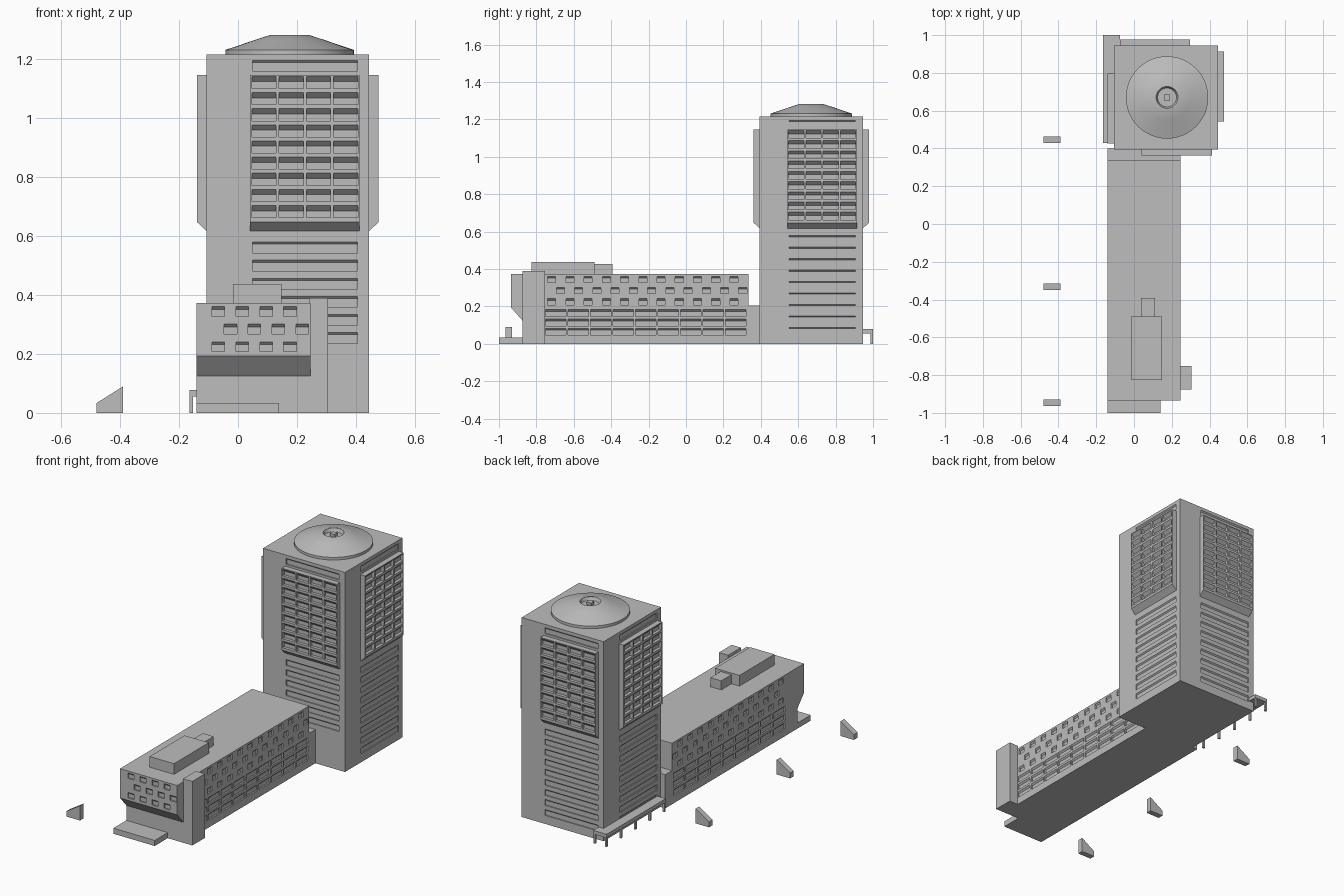
import bpy, bmesh, math
from mathutils import Matrix, Vector

if "Cube" in bpy.data.objects:
    bpy.data.objects.remove(bpy.data.objects["Cube"])

CONCRETE = bpy.data.materials.new("concrete_grey")
CONCRETE.diffuse_color = (0.51, 0.51, 0.51, 1)
CONCRETE.use_nodes = True
CONCRETE.node_tree.nodes["Principled BSDF"].inputs["Base Color"].default_value = CONCRETE.diffuse_color


def finish(bm, name):
    """Turn a bmesh into a named object."""
    bmesh.ops.recalc_face_normals(bm, faces=bm.faces)
    mesh = bpy.data.meshes.new(name)
    bm.to_mesh(mesh)
    bm.free()
    mesh.materials.append(CONCRETE)
    ob = bpy.data.objects.new(name, mesh)
    bpy.context.collection.objects.link(ob)
    return ob


def add_prism(bm, outline, u0, u1, m=Matrix()):
    """Extrude a (y, z) outline along local x from u0 to u1."""
    rings = [[bm.verts.new(m @ Vector((u, y, z))) for y, z in outline] for u in (u0, u1)]
    n = len(outline)
    for i in range(n):
        j = (i + 1) % n
        bm.faces.new((rings[0][i], rings[0][j], rings[1][j], rings[1][i]))
    bm.faces.new(rings[0][::-1])
    bm.faces.new(rings[1])


def add_box(bm, x0, x1, y0, y1, z0, z1):
    add_prism(bm, [(y0, z0), (y1, z0), (y1, z1), (y0, z1)], x0, x1)


def box(name, *dims):
    bm = bmesh.new()
    add_box(bm, *dims)
    return finish(bm, name)


def add_recess(bm, m, u0, u1, top, height, depth):
    """Window cutter with a 45 degree soffit; the wall is local y = 0, facing -y."""
    b = top - height
    add_prism(bm, [(-0.01, b), (depth, b), (depth, top - depth), (0, top), (-0.01, top)], u0, u1, m)


def carve(ob, bm):
    """Subtract the cutters and discard them."""
    cutter = finish(bm, "window_cutter")
    cutter.hide_render = True
    mod = ob.modifiers.new("windows", 'BOOLEAN')
    mod.operation, mod.solver, mod.object = 'DIFFERENCE', 'EXACT', cutter
    bpy.context.view_layer.objects.active = ob
    bpy.ops.object.modifier_apply(modifier=mod.name)
    bpy.data.objects.remove(cutter, do_unlink=True)


def wall(x, y, angle):
    return Matrix.Translation((x, y, 0)) @ Matrix.Rotation(math.radians(angle), 4, 'Z')


# Tower shaft with long strip windows on each side
CX, CY, HALF = 0.169, 0.67, 0.276
shaft = box("tower_shaft", CX - HALF, CX + HALF, CY - HALF, CY + HALF, 0, 1.215)
cuts = bmesh.new()
for side in range(4):
    m = wall(CX, CY, 90 * side) @ Matrix.Translation((0, -HALF, 0))
    rows = 6 if side == 0 else 9
    for top in [1.195] + [0.579 - 0.0614 * k for k in range(rows)]:
        add_recess(cuts, m, -0.12, 0.237, top, 0.036, 0.007)
carve(shaft, cuts)

# Projecting window bays, offset in a pinwheel around the tower
for side, label in enumerate(("front", "right", "back", "left")):
    m = wall(CX, CY, 90 * side) @ Matrix.Translation((0, -HALF - 0.032, 0))
    bm = bmesh.new()
    add_prism(bm, [(0, 0.647), (0, 1.146), (0.04, 1.146), (0.04, 0.617), (0.032, 0.617)],
              -0.128, 0.243, m)
    bay = finish(bm, label + "_window_bay")
    cuts = bmesh.new()
    for r in range(9):
        for c in range(4):
            u = -0.122 + 0.0925 * c
            add_recess(cuts, m, u, u + 0.082, 1.141 - 0.0547 * r, 0.041, 0.018)
    carve(bay, cuts)

# Shallow roof dome with a sunken top
profile = [(0.218, 1.21), (0.218, 1.231), (0.175, 1.245), (0.12, 1.264), (0.067, 1.281),
           (0.058, 1.281), (0.05, 1.262), (0.015, 1.262)]
bm = bmesh.new()
rings = []
for r, z in profile:
    rings.append([bm.verts.new((CX + 0.006 + r * math.cos(a * math.tau / 48),
                                CY + r * math.sin(a * math.tau / 48), z)) for a in range(48)])
for lo, hi in zip(rings, rings[1:]):
    for i in range(48):
        j = (i + 1) % 48
        bm.faces.new((lo[i], lo[j], hi[j], hi[i]))
bm.faces.new(rings[0][::-1])
bm.faces.new(rings[-1])
dome = finish(bm, "roof_dome")
bpy.context.view_layer.objects.active = dome
dome.select_set(True)
bpy.ops.object.shade_smooth_by_angle(angle=math.radians(25))
dome.select_set(False)
box("dome_post", CX - 0.009, CX + 0.021, CY - 0.015, CY + 0.015, 1.26, 1.278)

# Low wing with an overhanging front
bm = bmesh.new()
add_prism(bm, [(-0.875, 0), (-0.875, 0.125), (-0.935, 0.193), (-0.935, 0.372),
               (0.335, 0.372), (0.335, 0)], -0.14, 0.245)
wing = finish(bm, "low_wing")
cuts = bmesh.new()
for row, top in enumerate((0.36, 0.301, 0.241)):
    shift = row % 2
    # staggered square windows, front
    for c in range(4):
        u = -0.088 + 0.081 * c + 0.041 * shift
        add_recess(cuts, wall(0, -0.935, 0), u, u + 0.043, top, 0.033, 0.009)
    # staggered square windows, both long sides
    for c in range(11):
        u = -0.74 + 0.0975 * c + 0.047 * shift
        add_recess(cuts, wall(0.245, 0, 90), u, u + 0.043, top, 0.033, 0.009)
        add_recess(cuts, wall(-0.14, 0, -90), -u - 0.043, -u, top, 0.033, 0.009)
# wide windows on the lower floors, both long sides
for top in (0.183, 0.132, 0.082):
    for c in range(9):
        u = -0.752 + 0.1205 * c
        add_recess(cuts, wall(0.245, 0, 90), u, u + 0.11, top, 0.036, 0.009)
        add_recess(cuts, wall(-0.14, 0, -90), -u - 0.11, -u, top, 0.036, 0.009)
carve(wing, cuts)

# Blocks around the wing
box("link_block", -0.14, 0.245, 0.335, 0.40, 0, 0.205)
box("stair_pier", 0.243, 0.305, -0.875, -0.753, 0, 0.39)
box("roof_plant_room", -0.017, 0.147, -0.826, -0.49, 0.37, 0.437)
box("roof_plant_annex", 0.037, 0.11, -0.49, -0.392, 0.37, 0.427)
box("entrance_slab", -0.14, 0.139, -1.0, -0.87, 0, 0.034)

# L-shaped canopy wrapping the tower corner, on posts
box("canopy_side", -0.165, -0.107, 0.43, 1.0, 0.056, 0.078)
box("canopy_back", -0.107, -0.075, 0.944, 1.0, 0.056, 0.078)
bm = bmesh.new()
for x, y in [(-0.159, 0.437 + 0.139 * i) for i in range(5)] + [(-0.082, 0.993)]:
    add_box(bm, x - 0.006, x + 0.006, y - 0.006, y + 0.006, 0, 0.06)
finish(bm, "canopy_posts")

# Free-standing wedge vents along the left
for i, y in enumerate((-0.947, -0.333, 0.447)):
    bm = bmesh.new()
    m = wall(0, 0, 90)
    add_prism(bm, [(0.48, 0), (0.48, 0.033), (0.39, 0.09), (0.39, 0)], y - 0.017, y + 0.017, m)
    finish(bm, "wedge_vent_%d" % (i + 1))
